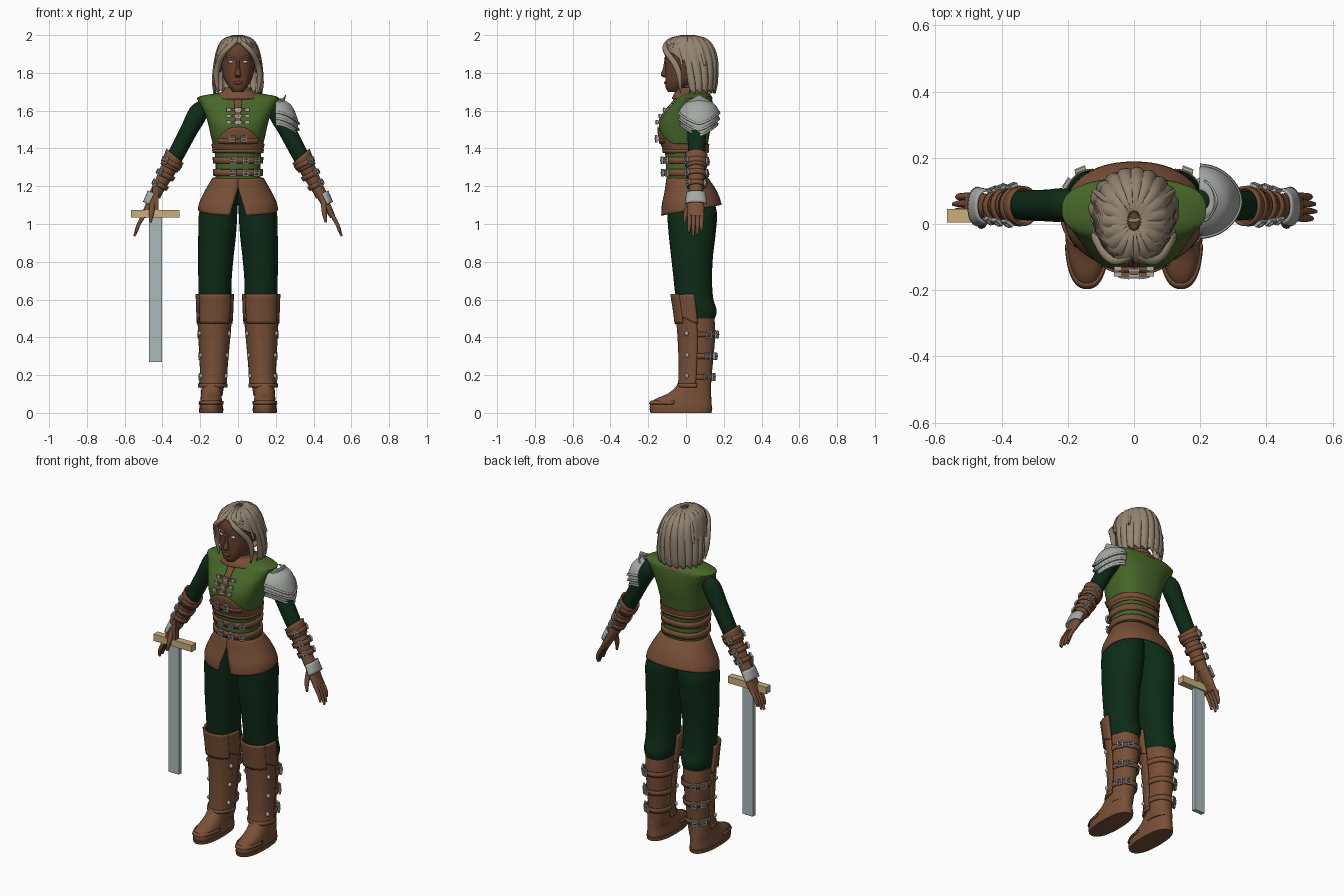
import bpy, bmesh, math
from mathutils import Vector, Matrix

if "Cube" in bpy.data.objects:
    bpy.data.objects.remove(bpy.data.objects["Cube"])

def mat(name, r, g, b):
    m = bpy.data.materials.new(name)
    m.diffuse_color = (r, g, b, 1)
    m.use_nodes = True
    m.node_tree.nodes["Principled BSDF"].inputs["Base Color"].default_value = m.diffuse_color
    return m

LEATHER = mat("brown leather", .19, .080, .038)
VEST = mat("moss green cloth", .062, .135, .022)
CLOTH = mat("dark green cloth", .004, .024, .009)
SKIN = mat("brown skin", .135, .050, .025)
HAIR = mat("ash hair", .30, .235, .165)
STEEL = mat("steel", .38, .40, .38)
BLADE = mat("blade steel", .42, .48, .50)
BRASS = mat("pale brass", .58, .43, .20)
PALE = mat("pale eye", .60, .64, .66)
I = Matrix.Identity(4)
T = lambda *v: Matrix.Translation(v)
RZ = lambda a: Matrix.Rotation(math.radians(a), 4, 'Z')

def finish(name, me, m, mirror=False, thick=0):
    me.materials.append(m)
    o = bpy.data.objects.new(name, me)
    bpy.context.collection.objects.link(o)
    if thick:
        s = o.modifiers.new("thickness", 'SOLIDIFY')
        s.thickness, s.offset = thick, 1
    if mirror:
        o.modifiers.new("mirror", 'MIRROR').use_mirror_merge = False
    return o

def prof(rows, e=2.0):
    """Smooth stack of superellipses from rows (z, centre x, radius x, front y, back y)."""
    R = sorted(rows)
    k = len(R)
    def slope(i, c):
        a, b = R[max(i - 1, 0)], R[min(i + 1, k - 1)]
        return (b[c] - a[c]) / (b[0] - a[0])
    def pt(a, z, off=0):
        i = 0
        while i < k - 2 and z > R[i + 1][0]:
            i += 1
        h = R[i + 1][0] - R[i][0]
        t = min(max((z - R[i][0]) / h, 0), 1)
        v = [R[i][c] * (2*t**3 - 3*t*t + 1) + R[i+1][c] * (3*t*t - 2*t**3)
             + h * slope(i, c) * (t**3 - 2*t*t + t) + h * slope(i + 1, c) * (t**3 - t*t) for c in (1, 2, 3, 4)]
        co, si = math.cos(math.radians(a)), math.sin(math.radians(a))
        return Vector((v[0] + (v[1] + off) * math.copysign(abs(co) ** (2 / e), co),
                       (v[2] + v[3]) / 2 + ((v[3] - v[2]) / 2 + off) * math.copysign(abs(si) ** (2 / e), si), z))
    return pt

def skin(name, pt, lo, hi, m, arc=(-90, 270), n=36, rows=10, off=0, thick=0, gap=None, M=I, mirror=False, ripple=None):
    """Surface patch on a profile; lo and hi may be functions of the angle."""
    L = lo if callable(lo) else lambda a: lo
    H = hi if callable(hi) else lambda a: hi
    closed = arc[1] - arc[0] == 360 and not gap
    cols = n if closed else n + 1
    V, F = [], []
    for j in range(rows + 1):
        t = j / rows
        g = gap(L(-90) + t * (H(-90) - L(-90))) if gap else 0
        for i in range(cols):
            a = arc[0] + g + (arc[1] - arc[0] - 2 * g) * i / n
            V.append(M @ pt(a, L(a) + t * (H(a) - L(a)), off + (ripple(a) if ripple else 0)))
    for j in range(rows):
        for i in range(n):
            k = (i + 1) % cols
            F.append((j*cols + i, j*cols + k, (j+1)*cols + k, (j+1)*cols + i))
    if closed and not thick:
        F += [tuple(reversed(range(cols))), tuple(rows * cols + i for i in range(cols))]
    me = bpy.data.meshes.new(name)
    me.from_pydata(V, [], F)
    return finish(name, me, m, mirror, thick)

def boxes(name, parts, m, M=I, mirror=False):
    bm = bmesh.new()
    for loc, size in parts:
        bmesh.ops.create_cube(bm, size=1, matrix=M @ T(*loc) @ Matrix.Diagonal((*size, 1)))
    me = bpy.data.meshes.new(name)
    bm.to_mesh(me)
    bm.free()
    return finish(name, me, m, mirror)

def buckle(name, M, w=.03, h=.035, mirror=False):
    b = .007   # frame in the local yz plane, x outward
    boxes(name, [((0, -w/2, 0), (.01, b, h)), ((0, w/2, 0), (.01, b, h)), ((0, 0, h/2), (.01, w, b)),
                 ((0, 0, -h/2), (.01, w, b)), ((.004, 0, 0), (.008, w * 1.2, b))], STEEL, M, mirror)

def blob(name, loc, size, m, mirror=False, M=I):
    bm = bmesh.new()
    bmesh.ops.create_uvsphere(bm, u_segments=16, v_segments=10, radius=1, matrix=M @ T(*loc) @ Matrix.Diagonal((*size, 1)))
    me = bpy.data.meshes.new(name)
    bm.to_mesh(me)
    bm.free()
    return finish(name, me, m, mirror)

def tube(name, pts, m, M=I, mirror=False):
    """Round tapered tube through (x, y, z, radius) points."""
    cu = bpy.data.curves.new(name, 'CURVE')
    cu.dimensions, cu.bevel_depth, cu.bevel_resolution, cu.use_fill_caps = '3D', 1, 3, True
    s = cu.splines.new('NURBS')
    s.points.add(len(pts) - 1)
    for p, q in zip(s.points, pts):
        p.co, p.radius = (*(M @ Vector(q[:3])), 1), q[3]
    s.order_u, s.use_endpoint_u, s.resolution_u = 3, True, 4
    o = bpy.data.objects.new(name, cu)
    bpy.context.collection.objects.link(o)
    me = bpy.data.meshes.new_from_object(o.evaluated_get(bpy.context.evaluated_depsgraph_get()))
    bpy.data.objects.remove(o)
    me.materials.clear()
    return finish(name, me, m, mirror)

sin = lambda a: math.sin(math.radians(a))
cos = lambda a: math.cos(math.radians(a))

# Vest, corset, belts
torso = prof([(1.18, 0, .128, -.10, .105), (1.28, 0, .118, -.105, .105), (1.38, 0, .124, -.112, .11),
              (1.46, 0, .143, -.138, .122), (1.53, 0, .158, -.142, .135), (1.59, 0, .178, -.112, .14),
              (1.64, 0, .203, -.07, .14), (1.672, 0, .215, -.045, .135), (1.685, 0, .16, -.03, .12), (1.70, 0, .06, 0, .09)], 2.5)
skin("vest", torso, 1.2, 1.698, VEST, n=56, rows=48)
skin("corset", torso, lambda a: 1.385 + .012 * sin(2 * a), lambda a: 1.425 + .09 * max(0, -sin(a)) ** 4, LEATHER, n=56, off=.002, thick=.006)
skin("corset_lower_edge", torso, lambda a: 1.378, lambda a: 1.395, LEATHER, n=56, rows=1, off=.004, thick=.007)
skin("chest_strap", torso, lambda a: 1.445 + .02 * sin(a), lambda a: 1.47 + .02 * sin(a), LEATHER, (-130, -50), off=.006, thick=.007, rows=2)
skin("upper_belt", torso, 1.32, 1.355, LEATHER, n=56, rows=2, off=.004, thick=.01)
skin("lower_belt", torso, 1.255, 1.29, LEATHER, n=56, rows=2, off=.004, thick=.01)
skin("placket", torso, 1.53, 1.67, LEATHER, (-93, -87), n=4, rows=12, off=.002, thick=.006)
for z, angles in ((1.338, (-97, -78, -50)), (1.272, (-97, -78, -50)), (1.452, (-97, -83))):
    for a in angles:
        p = torso(a, z, .022)
        buckle("belt_buckle", T(*p) @ RZ(-90 + p.x * 250), .026, .034)
for z in (1.605, 1.572, 1.538):
    y = torso(-90, z).y - .012
    boxes("chest_clasp_strap", [((0, y, z), (.09, .012, .013))], LEATHER)
    for x in (-.05, .05):
        boxes("chest_clasp_end", [((x, y, z), (.02, .014, .018))], STEEL)
    buckle("chest_clasp", T(0, y - .005, z) @ RZ(-90), .024, .016)

# Collar and skirt
collar = prof([(1.655, 0, .125, -.068, .135), (1.685, 0, .098, -.055, .118), (1.70, 0, .07, -.045, .1), (1.725, 0, .063, -.042, .095)])
skin("collar", collar, 1.66, 1.722, LEATHER, off=.002, thick=.008)
skirt = prof([(1.04, 0, .2, -.125, .185), (1.10, 0, .2, -.12, .18), (1.17, 0, .168, -.105, .155), (1.24, 0, .128, -.095, .11)], 2.2)
skin("skirt", skirt, lambda a: 1.045 + .055 * (1 + sin(a)) / 2, 1.24, LEATHER, n=56, rows=14, thick=.009,
     gap=lambda z: max(0, (1.19 - z) * 70))

# Head
neck = prof([(1.6, 0, .055, -.02, .09), (1.76, 0, .05, -.03, .085)])
skin("neck", neck, 1.62, 1.77, SKIN, n=24)
head = prof([(1.70, 0, .026, -.095, -.035), (1.72, 0, .044, -.108, .0), (1.755, 0, .068, -.109, .06), (1.80, 0, .083, -.109, .11),
             (1.86, 0, .09, -.109, .135), (1.91, 0, .092, -.112, .138), (1.955, 0, .078, -.09, .12), (1.985, 0, .035, -.03, .07)], 2.2)
skin("head", head, 1.70, 1.985, SKIN, n=36, rows=26)
nose = prof([(1.776, 0, .012, -.118, -.085), (1.788, 0, .018, -.134, -.085), (1.82, 0, .011, -.123, -.085), (1.875, 0, .009, -.113, -.085)])
skin("nose", nose, 1.776, 1.875, SKIN, n=14)
blob("lips", (0, -.106, 1.748), (.024, .010, .010), SKIN)
blob("eye", (.036, -.099, 1.858), (.017, .007, .007), PALE, True)
tube("eyebrow", [(.014, -.112, 1.877, .004), (.04, -.107, 1.889, .005), (.066, -.088, 1.882, .003)], HAIR, mirror=True)
blob("ear", (.095, .018, 1.84), (.013, .022, .036), SKIN, True)

# Hair
hair = prof([(1.69, 0, .118, -.04, .145), (1.75, 0, .126, -.06, .157), (1.85, 0, .118, -.10, .16), (1.92, 0, .103, -.116, .145),
             (1.965, 0, .08, -.098, .115), (1.988, 0, .045, -.055, .075), (1.996, 0, .004, 0, .02)])
ridge = lambda a: .008 * abs(sin(a * 9.5)) - .003
skin("hair", hair, lambda a: 1.70 + .008 * sin(a * 19), 1.994, HAIR, n=120, rows=24, thick=.007, ripple=ridge,
     gap=lambda z: 0 if z > 1.955 else (76 * min(1, (1.955 - z) / .09) ** .7 - max(0, 1.82 - z) * 80))
tube("front_lock", [(.008, -.095, 1.968, .010), (.045, -.118, 1.94, .014), (.083, -.098, 1.90, .016), (.108, -.05, 1.84, .017),
                    (.12, -.03, 1.77, .015), (.105, -.03, 1.695, .003)], HAIR, mirror=True)
for i in range(4):   # swept strands over the crown
    y = -.07 + i * .04
    tube("crown_strand", [(.0, y, 1.968 + .006 * i, .008), (.05, y + .005, 1.978, .012), (.095, y + .03, 1.93, .012), (.12, y + .05, 1.84, .006)], HAIR, mirror=True)

# Trousers
leg = prof([(.49, .125, .075, -.04, .15), (.54, .124, .085, -.05, .163), (.60, .123, .087, -.055, .145), (.70, .122, .088, -.065, .138),
            (.82, .118, .094, -.078, .142), (.95, .110, .1, -.092, .157), (1.07, .103, .1, -.098, .162), (1.2, .07, .075, -.08, .12)], 2.2)
skin("trouser_leg", leg, .5, 1.2, CLOTH, rows=30, mirror=True)

# Boots with greaves, knee guards and straps
boot = prof([(.08, .14, .056, -.045, .13), (.15, .133, .06, -.03, .133), (.22, .129, .06, -.026, .138), (.32, .127, .066, -.028, .148),
             (.43, .125, .074, -.034, .155), (.53, .123, .079, -.045, .148), (.64, .123, .083, -.062, .14)], 2.2)
skin("boot_shaft", boot, .09, .51, LEATHER, rows=18, mirror=True)
skin("greave", boot, lambda a: .14 - .01 * cos(a + 90), .60, LEATHER, (-180, 0), n=24, rows=16, off=.004, thick=.009, mirror=True)
skin("greave_foot_rim", boot, .135, .155, LEATHER, (-184, 4), n=24, rows=2, off=.010, thick=.008, mirror=True)
skin("knee_guard", boot, lambda a: .47 + .035 * abs(sin(2 * a)), lambda a: .615 + .015 * abs(cos(a)), LEATHER, (-182, 2), n=24, off=.009, thick=.01, mirror=True)
skin("knee_centre_plate", boot, .475, .63, LEATHER, (-142, -38), n=14, off=.016, thick=.007, mirror=True)
for z in (.19, .30, .415):
    skin("boot_strap", boot, z - .014, z + .014, LEATHER, (-12, 192), n=24, rows=2, off=.005, thick=.007, mirror=True)
    for a in (32, 68):
        buckle("boot_buckle", T(*boot(a, z, .016)) @ RZ(a), .028, .034, True)
    for a in (-30, -150):
        blob("greave_rivet", boot(a, z + .005, .014), (.011, .011, .013), STEEL, True)
foot = prof([(0, .142, .060, -.185, .132), (.03, .142, .062, -.192, .137), (.05, .142, .060, -.188, .135), (.075, .142, .056, -.16, .134),
             (.10, .141, .055, -.10, .133), (.13, .139, .055, -.062, .132), (.17, .136, .054, -.03, .13)], 2.4)
skin("boot_foot", foot, .012, .17, LEATHER, rows=16, mirror=True)
skin("boot_sole", foot, 0, .022, LEATHER, rows=2, off=.003, mirror=True)
skin("toe_band", foot, .045, .062, LEATHER, (-170, -10), n=24, rows=2, off=.001, thick=.006, mirror=True)

# Arms: modelled hanging along local -z, then swung outward
ARM = T(.205, 0, 1.60) @ Matrix.Rotation(-math.atan2(.348, .66), 4, 'Y')
sleeve = prof([(-.38, 0, .036, .018, .092), (-.28, 0, .043, .012, .1), (-.12, 0, .046, .008, .104), (0, 0, .05, .008, .106), (.045, 0, .025, .03, .08)])
skin("sleeve", sleeve, -.38, .045, CLOTH, n=28, rows=16, M=ARM, mirror=True)
bracer = prof([(-.52, 0, .033, .015, .09), (-.46, 0, .033, .017, .09), (-.38, 0, .041, .01, .1), (-.33, 0, .044, .007, .102), (-.26, 0, .052, -.0, .108)])
skin("bracer", bracer, -.51, -.34, LEATHER, n=28, M=ARM, mirror=True)
skin("bracer_cuff", bracer, -.345, lambda a: -.272 + .012 * cos(a), LEATHER, n=28, rows=5, thick=.008, M=ARM, mirror=True)
for z in (-.315, -.385, -.445):
    skin("bracer_strap", bracer, z - .013, z + .013, LEATHER, n=28, rows=2, off=.004, thick=.008, M=ARM, mirror=True)
    for a in (-55, 70):
        buckle("bracer_buckle", ARM @ T(*bracer(a, z, .016)) @ RZ(a), .022, .03, True)
palm = prof([(-.64, 0, .014, .012, .092), (-.58, 0, .02, .008, .097), (-.53, 0, .025, .014, .092), (-.48, 0, .028, .02, .088)], 2.4)
skin("glove_palm", palm, -.635, -.48, LEATHER, n=24, M=ARM, mirror=True)
skin("hand_plate", palm, -.565, -.50, STEEL, (-85, 85), n=16, rows=4, off=.010, thick=.007, M=ARM, mirror=True)
for y, d in ((.019, .725), (.041, .748), (.063, .74), (.084, .715)):
    tube("glove_finger", [(0, y, -.61, .012), (.004, y - .001, -.66, .0115), (.002, y - .002, -.70, .010), (-.006, y - .003, -d, .006)], LEATHER, ARM, True)
tube("glove_thumb", [(-.004, .025, -.54, .015), (-.02, .008, -.575, .015), (-.035, -.004, -.61, .012), (-.046, -.008, -.645, .006)], LEATHER, ARM, True)

# Shoulder armour on one side
dome = prof([(1.44, .195, .122, -.01, .15), (1.52, .195, .115, -.028, .165), (1.58, .195, .098, -.028, .165), (1.63, .195, .07, .0, .14), (1.66, .195, .02, .05, .09)])
for i, (name, low, high) in enumerate((("pauldron_lower_plate", 1.462, 1.56), ("pauldron_middle_plate", 1.492, 1.60), ("pauldron_dome", 1.525, 1.658))):
    skin(name, dome, lambda a, l=low: l + .06 * abs(sin(a)) ** 1.5, high, STEEL, (-88, 88), n=28, off=.007 * i - .006, thick=.006)
    skin(name + "_rim", dome, lambda a, l=low: l + .06 * abs(sin(a)) ** 1.5, lambda a, l=low: l + .012 + .06 * abs(sin(a)) ** 1.5,
         STEEL, (-88, 88), n=28, rows=2, off=.007 * i - .001, thick=.006)
fin = prof([(1.61, .2, .05, .0, .14), (1.65, .2, .042, .01, .13), (1.69, .2, .05, .01, .13)])
skin("pauldron_neck_guard", fin, 1.61, lambda a: 1.685 - .035 * abs(sin(a)), STEEL, (-75, 75), n=16, thick=.006)

# Sword
boxes("sword_blade", [((-.436, .025, .655), (.068, .024, .77))], BLADE)
boxes("sword_guard", [((-.438, .025, 1.055), (.255, .042, .04))], BRASS)
boxes("sword_grip", [((-.437, .025, 1.145), (.032, .034, .15))], LEATHER)

# Smooth shading with kept edges
bpy.ops.object.select_all(action='SELECT')
bpy.context.view_layer.objects.active = bpy.context.scene.objects["vest"]
bpy.ops.object.shade_smooth_by_angle(angle=math.radians(40))
